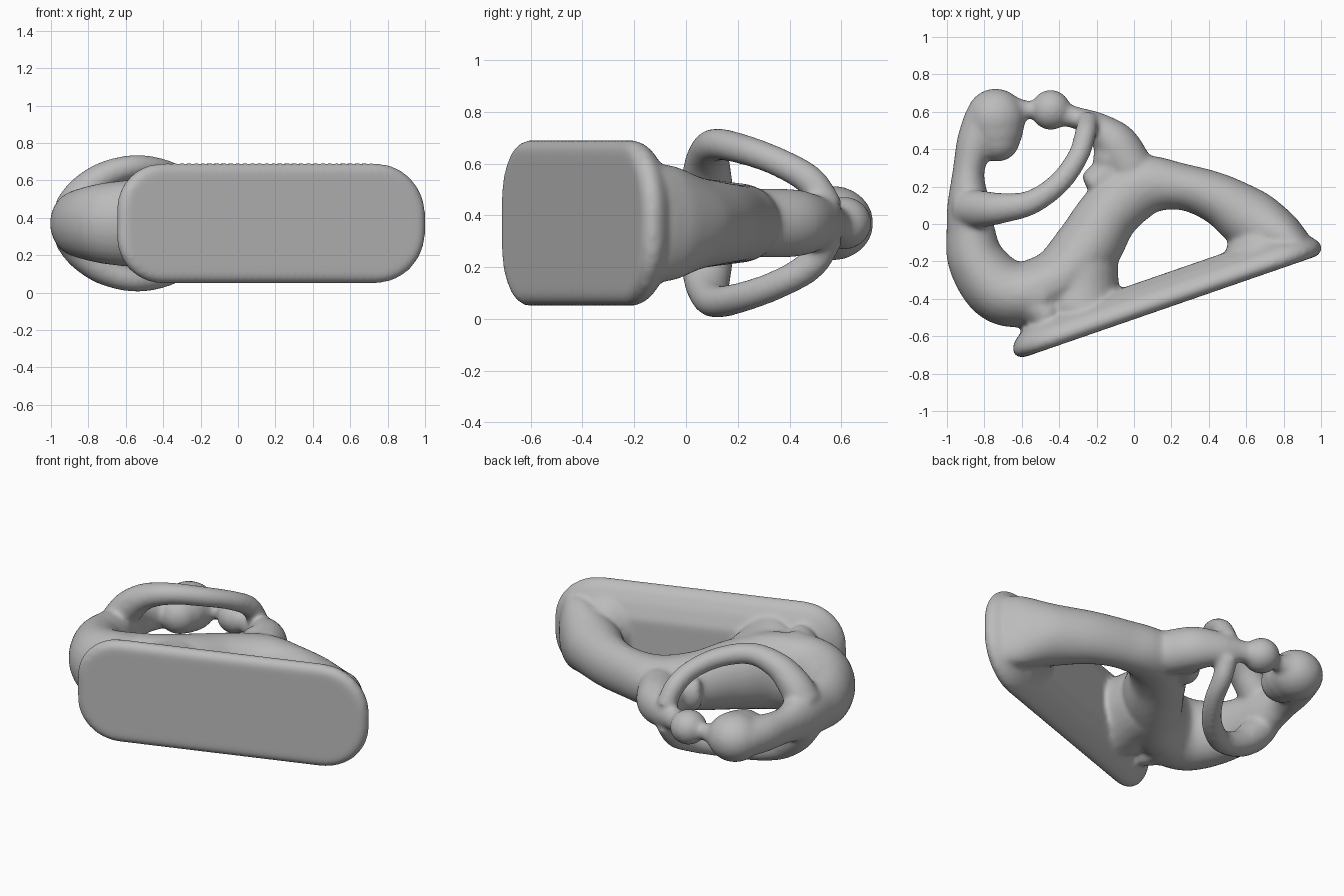
import bpy, bmesh, math
from mathutils import Vector, Matrix

cube = bpy.data.objects.get("Cube")
if cube:
    bpy.data.objects.remove(cube)

MID = 0.37          # height of the symmetry plane
bm = bmesh.new()


def loft(rings):
    """Closed skin through rings of equal point count."""
    vs = [[bm.verts.new(p) for p in r] for r in rings]
    n = len(vs[0])
    for a, b in zip(vs, vs[1:]):
        for i in range(n):
            j = (i + 1) % n
            bm.faces.new((a[i], a[j], b[j], b[i]))
    bm.faces.new(vs[0][::-1])
    bm.faces.new(vs[-1])


def spline(p, steps=6):
    """Catmull-Rom interpolation of tuples."""
    p = [Vector(q) for q in p]
    p = [2 * p[0] - p[1]] + p + [2 * p[-1] - p[-2]]
    out = []
    for a, b, c, d in zip(p, p[1:], p[2:], p[3:]):
        for k in range(steps):
            t = k / steps
            out.append(0.5 * (2 * b + (c - a) * t + (2 * a - 5 * b + 4 * c - d) * t * t
                              + (3 * b - a - 3 * c + d) * t ** 3))
    return out + [p[-2]]


def limb(points, sides=24):
    """Tube with softly domed ends; each point is x, y, z offset, in-plane radius, depth radius."""
    pts = spline(points)
    pos = [Vector(q[:3]) + Vector((0, 0, MID)) for q in pts]
    rad = [(q[3], q[4]) for q in pts]
    rings = []

    def ring(c, t, a, b):
        side = t.cross(Vector((0, 0, 1))).normalized()
        up = side.cross(t)
        rings.append([c + side * a * math.cos(w) + up * b * math.sin(w)
                      for w in (2 * math.pi * i / sides for i in range(sides))])

    last = len(pos) - 1
    cap = [math.radians(d) for d in (85, 65, 40, 20)]
    for i in range(last + 1):
        t = (pos[min(i + 1, last)] - pos[max(i - 1, 0)]).normalized()
        a, b = rad[i]
        e = min(a, b) * 0.4
        if i == 0:
            for w in cap:
                ring(pos[i] - t * e * math.sin(w), t, a * math.cos(w), b * math.cos(w))
        ring(pos[i], t, a, b)
        if i == last:
            for w in reversed(cap):
                ring(pos[i] + t * e * math.sin(w), t, a * math.cos(w), b * math.cos(w))
    loft(rings)


def ball(x, y, r, rz):
    m = Matrix.Translation((x, y, MID)) @ Matrix.Diagonal((r, r, rz, 1))
    bmesh.ops.create_uvsphere(bm, u_segments=32, v_segments=16, radius=1, matrix=m)


# Base slab: rounded rectangle, tilted, stepping inward towards the back
angle = math.atan2(0.56, 1.62)
along = Vector((math.cos(angle), math.sin(angle), 0))
back = Vector((-math.sin(angle), math.cos(angle), 0))
centre = Vector((0.192, -0.443, MID))


def slab_ring(depth, inset):
    hu, hz = 0.872 - inset, 0.322 - inset
    out = []
    for k, (su, sz, radius) in enumerate(((1, 1, 0.28), (-1, 1, 0.25), (-1, -1, 0.25), (1, -1, 0.28))):
        r = max(radius - inset, 0.06)
        for i in range(9):
            w = math.pi / 2 * (k + i / 8)
            out.append(centre + back * depth + along * (su * (hu - r) + r * math.cos(w))
                       + Vector((0, 0, sz * (hz - r) + r * math.sin(w))))
    return out


loft([slab_ring(d, i) for d, i in
      ((0, 0.04), (0.01, 0.018), (0.035, 0), (0.065, 0.004), (0.1, 0.03), (0.14, 0.09), (0.178, 0.18))])

# Large figure: hips, torso, neck
limb([(-0.48, -0.38, 0, .16, .24), (-0.7, -0.36, 0, .18, .22), (-0.84, -0.2, 0, .155, .185),
      (-0.875, -0.02, 0, .128, .16), (-0.885, 0.12, 0, .112, .15),
      (-0.885, 0.28, 0, .085, .11), (-0.85, 0.43, 0, .1, .11), (-0.8, 0.56, 0, .11, .11)])
# Large head with chin, touching the small head
ball(-0.74, 0.565, 0.16, 0.145)
ball(-0.735, 0.51, 0.145, 0.135)
ball(-0.73, 0.455, 0.122, 0.12)
limb([(-0.64, 0.61, 0, .075, .075), (-0.57, 0.61, 0, .05, .05), (-0.5, 0.61, 0, .05, .055)])

# Thighs, knees and shins, one flowing form
limb([(-0.62, -0.38, 0, .16, .23), (-0.4, -0.3, 0, .175, .235), (-0.25, -0.13, 0, .18, .21),
      (-0.13, 0.06, 0, .165, .175), (0.04, 0.2, 0, .165, .155), (0.25, 0.2, 0, .125, .15),
      (0.45, 0.135, 0, .137, .16), (0.63, 0.02, 0, .165, .185), (0.79, -0.065, 0, .13, .225),
      (0.88, -0.11, 0, .085, .22)])
# Hip and foot flaring into the base
limb([(-0.28, -0.22, 0, .195, .215), (-0.28, -0.33, 0, .2, .225), (-0.28, -0.45, 0, .215, .245)])
limb([(-0.58, -0.38, 0, .15, .22), (-0.46, -0.49, 0, .12, .235)])
limb([(0.69, -0.03, 0, .14, .18), (0.69, -0.09, 0, .18, .21), (0.69, -0.14, 0, .2, .245)])

# Arms reaching around the child
for s in (1, -1):
    limb([(-0.89, 0.08, s * .07, .11, .1), (-0.82, 0.08, s * .165, .1, .095),
          (-0.71, 0.085, s * .255, .083, .077), (-0.55, 0.115, s * .303, .066, .064),
          (-0.4, 0.22, s * .285, .06, .059), (-0.3, 0.36, s * .234, .057, .057),
          (-0.26, 0.48, s * .163, .058, .06), (-0.245, 0.55, s * .06, .058, .06)])

# Child: head, body, feet
ball(-0.445, 0.61, 0.108, 0.103)
limb([(-0.4, 0.59, 0, .065, .068), (-0.3, 0.565, 0, .06, .07), (-0.2, 0.52, 0, .08, .1),
      (-0.1, 0.43, 0, .118, .13), (-0.02, 0.3, 0, .125, .135)])
ball(-0.12, 0.35, 0.1, 0.115)
limb([(-0.13, 0.27, 0, .1, .11), (-0.225, 0.21, 0, .08, .1)])

bmesh.ops.recalc_face_normals(bm, faces=bm.faces)
mesh = bpy.data.meshes.new("seated_figures")
bm.to_mesh(mesh)
bm.free()
statue = bpy.data.objects.new("seated_figures", mesh)
bpy.context.collection.objects.link(statue)

# Fuse into one smooth skin
fuse = statue.modifiers.new("fuse", 'REMESH')
fuse.mode = 'VOXEL'
fuse.voxel_size = 0.013
fuse.use_smooth_shade = True
soft = statue.modifiers.new("soften", 'SMOOTH')
soft.factor = 0.5
soft.iterations = 16

# Plain grey stone
stone = bpy.data.materials.new("grey_stone")
stone.use_nodes = True
grey = (0.5, 0.5, 0.5, 1)
stone.diffuse_color = grey
stone.node_tree.nodes["Principled BSDF"].inputs["Base Color"].default_value = grey
mesh.materials.append(stone)
for p in mesh.polygons:
    p.use_smooth = True
